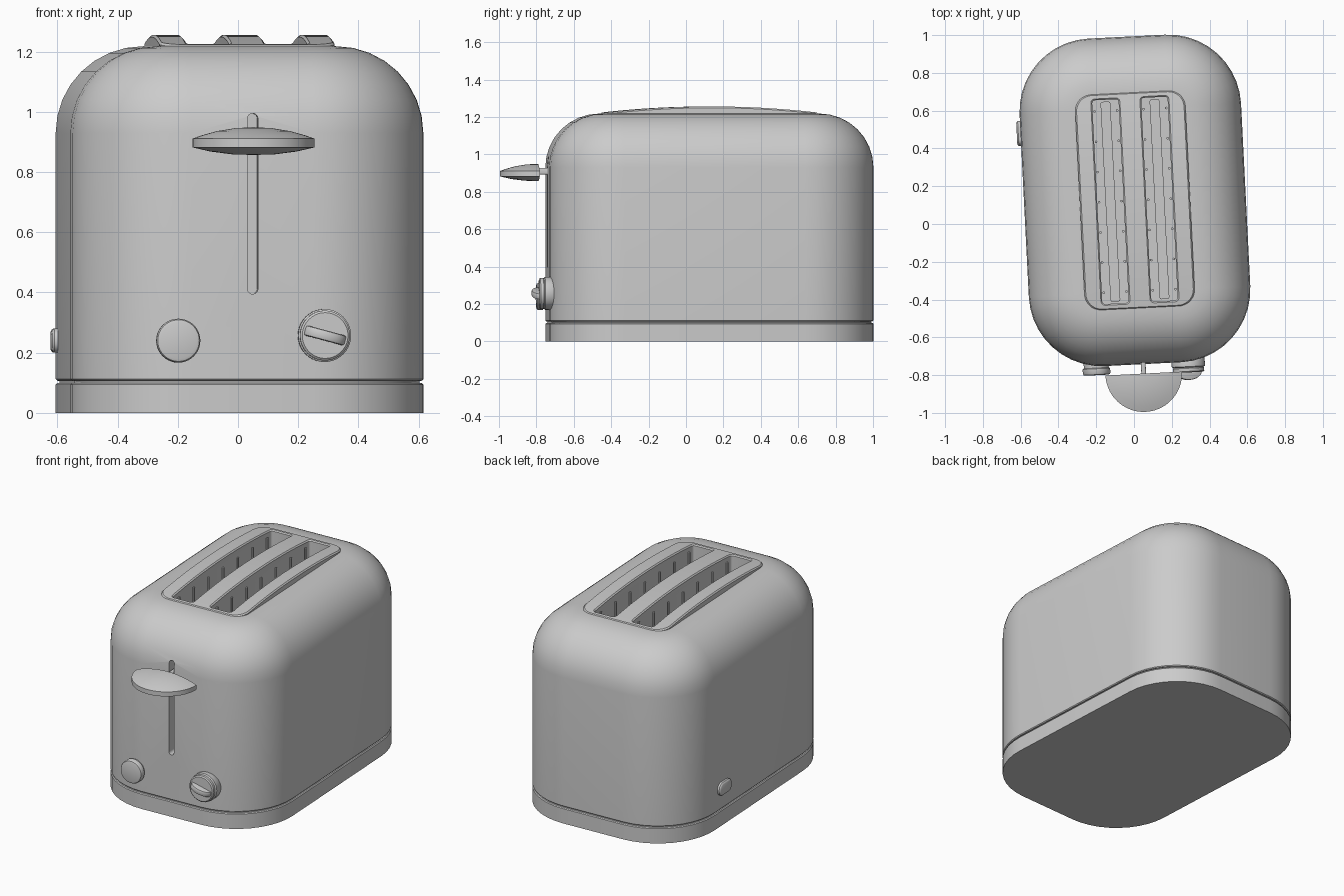
import bpy, bmesh, math
from mathutils import Matrix, Vector

if "Cube" in bpy.data.objects:
    bpy.data.objects.remove(bpy.data.objects["Cube"])

HX, HY, R = 0.587, 0.868, 0.385          # body half sizes and corner radius
FRONT = -HY
TURN = Matrix.Translation((0.005, 0.125, 0)) @ Matrix.Rotation(math.radians(2.9), 4, 'Z')
# maps a flat outline (x, up) extruded along +z to one standing on the front
FACING = Matrix.Rotation(math.pi / 2, 4, 'X')

grey = bpy.data.materials.new("light grey")
grey.diffuse_color = (0.6, 0.6, 0.6, 1)
grey.use_nodes = True
grey.node_tree.nodes["Principled BSDF"].inputs["Base Color"].default_value = grey.diffuse_color


def rounded(hx, hy, r, n=10):
    """Rounded rectangle outline, counter-clockwise."""
    pts = []
    for k, (sx, sy) in enumerate(((1, 1), (-1, 1), (-1, -1), (1, -1))):
        for i in range(n + 1):
            a = math.pi / 2 * (k + i / n)
            pts.append((sx * (hx - r) + r * math.cos(a), sy * (hy - r) + r * math.sin(a)))
    return pts


def loft(name, rings, matrix=Matrix()):
    """Closed solid through rings of 3D points."""
    bm = bmesh.new()
    loops = [[bm.verts.new(p) for p in ring] for ring in rings]
    n = len(loops[0])
    for a, b in zip(loops, loops[1:]):
        for i in range(n):
            j = (i + 1) % n
            bm.faces.new((a[i], a[j], b[j], b[i]))
    bm.faces.new(loops[0][::-1])
    bm.faces.new(loops[-1])
    bmesh.ops.transform(bm, matrix=matrix, verts=bm.verts)
    bmesh.ops.recalc_face_normals(bm, faces=bm.faces)
    mesh = bpy.data.meshes.new(name)
    bm.to_mesh(mesh)
    bm.free()
    mesh.materials.append(grey)
    ob = bpy.data.objects.new(name, mesh)
    bpy.context.collection.objects.link(ob)
    return ob


def prism(name, outline, z0, z1, matrix=Matrix()):
    return loft(name, [[(x, y, z) for x, y in outline] for z in (z0, z1)], matrix)


def turned(name, profile, matrix, n=40):
    """Solid of revolution from (radius, height) pairs."""
    return loft(name, [[(r * math.cos(2 * math.pi * i / n), r * math.sin(2 * math.pi * i / n), h)
                        for i in range(n)] for r, h in profile], matrix)


def apply(ob, mod):
    bpy.context.view_layer.objects.active = ob
    bpy.ops.object.modifier_apply(modifier=mod.name)


def boolean(ob, tool, operation='DIFFERENCE'):
    mod = ob.modifiers.new("cut", 'BOOLEAN')
    mod.operation, mod.solver, mod.object = operation, 'EXACT', tool
    apply(ob, mod)


# Body shell: straight sides, seam groove above the base, rounded shoulder
levels = [(0, 0), (0, 0.094), (0.005, 0.099), (0.012, 0.1), (0.012, 0.106), (0.005, 0.107), (0, 0.112)]
for i in range(9):
    a = math.pi / 2 * i / 8
    levels.append((0.29 * (1 - math.cos(a)), 0.93 + 0.288 * math.sin(a)))
body = loft("body", [[(x, y, z) for x, y in rounded(HX - t, HY - t, R - t)] for t, z in levels])

# Arched top plate
plate = prism("top_plate", rounded(0.292, 0.573, 0.09), 1.16, 1.4)
arch = [(-0.7, 1.17), (0.7, 1.17)]
arch += [(y, 1.256 - 0.033 * (y / 0.57) ** 2) for y in (0.7 - 1.4 * i / 28 for i in range(29))]
arch_tool = loft("arch_tool", [[(x, y, z) for y, z in arch] for x in (-0.4, 0.4)])
boolean(plate, arch_tool, 'INTERSECT')

# Bread slots and lever track
tools = [arch_tool]
for s in (-1, 1):
    tool = prism("slot_tool", rounded(0.07, 0.54, 0.015, 3), 0.35, 1.5,
                 Matrix.Translation((s * 0.13, 0, 0)))
    boolean(body, tool)
    boolean(plate, tool)
    tools.append(tool)
track = prism("track_tool", rounded(0.0175, 0.3, 0.0174, 5), -0.06, 0.06,
              Matrix.Translation((0, FRONT, 0.695)) @ FACING)
boolean(body, track)
for tool in tools + [track]:
    bpy.data.objects.remove(tool)

bevel = plate.modifiers.new("bevel", 'BEVEL')
bevel.width, bevel.segments, bevel.limit_method = 0.01, 1, 'ANGLE'
bevel.angle_limit = math.radians(40)
apply(plate, bevel)

# Guide wires and bread rack inside each slot
for s in (-1, 1):
    for side in (-1, 1):
        for i in range(7):
            turned("guide_wire", [(0.007, 0.35), (0.007, 1.2)],
                   Matrix.Translation((s * 0.13 + side * 0.06, (i - 3) * 0.16, 0)), 8)
    prism("bread_rack", rounded(0.026, 0.53, 0.01, 2), 0.42, 0.45, Matrix.Translation((s * 0.13, 0, 0)))

# Lever: half lens with a flat back, on a short stem
LR = 0.203
rings = []
for f, z in ((0.0, 0.857), (0.35, 0.859), (0.7, 0.868), (1.0, 0.882),
             (1.0, 0.911), (0.85, 0.922), (0.6, 0.936), (0.3, 0.946), (0.0, 0.949)):
    f = max(f, 0.02)
    rings.append([(f * LR * math.cos(a), -0.918 + f * LR * math.sin(a), z)
                  for a in (math.pi + math.pi * i / 28 for i in range(29))])
loft("lever", rings)
prism("lever_stem", rounded(0.0125, 0.018, 0.008, 3), -0.05, 0.06,
      Matrix.Translation((0, FRONT, 0.91)) @ FACING)

# Push button
turned("button", [(0.066, -0.04), (0.066, 0.008), (0.073, 0.012), (0.073, 0.036), (0.069, 0.043), (0.06, 0.046)],
       Matrix.Translation((-0.249, FRONT, 0.24)) @ FACING)

# Dial with a half-round grip
dial = Matrix.Translation((0.238, FRONT, 0.257)) @ FACING
turned("dial", [(0.07, -0.05), (0.088, -0.02), (0.088, 0.025), (0.08, 0.03), (0.083, 0.034),
                (0.083, 0.05), (0.076, 0.056)], dial)
grip = [(0.07 * math.cos(a), 0.05 + 0.046 * math.sin(a)) for a in (math.pi * i / 16 for i in range(17))]
grip_ob = prism("dial_grip", grip, -0.017, 0.017,
                dial @ Matrix.Rotation(math.radians(-15), 4, 'Z') @ Matrix.Rotation(math.pi / 2, 4, 'X'))
bevel = grip_ob.modifiers.new("bevel", 'BEVEL')
bevel.width, bevel.segments, bevel.limit_method = 0.008, 2, 'ANGLE'
bevel.angle_limit = math.radians(40)
apply(grip_ob, bevel)

# Small oval button on the left side
side = Matrix.Translation((-HX, 0.385, 0.24)) @ Matrix.Rotation(-math.pi / 2, 4, 'Y')
loft("side_button", [[(x, y, z) for x, y in rounded(0.04 - t, 0.066 - t, 0.036 - t, 6)]
                     for t, z in ((0, -0.03), (0, 0.012), (0.004, 0.017), (0.01, 0.02))], side)

# Turn everything into place and smooth it
for ob in bpy.context.scene.objects:
    ob.data.transform(TURN)
    ob.select_set(True)
bpy.context.view_layer.objects.active = body
bpy.ops.object.shade_smooth_by_angle(angle=math.radians(35))
